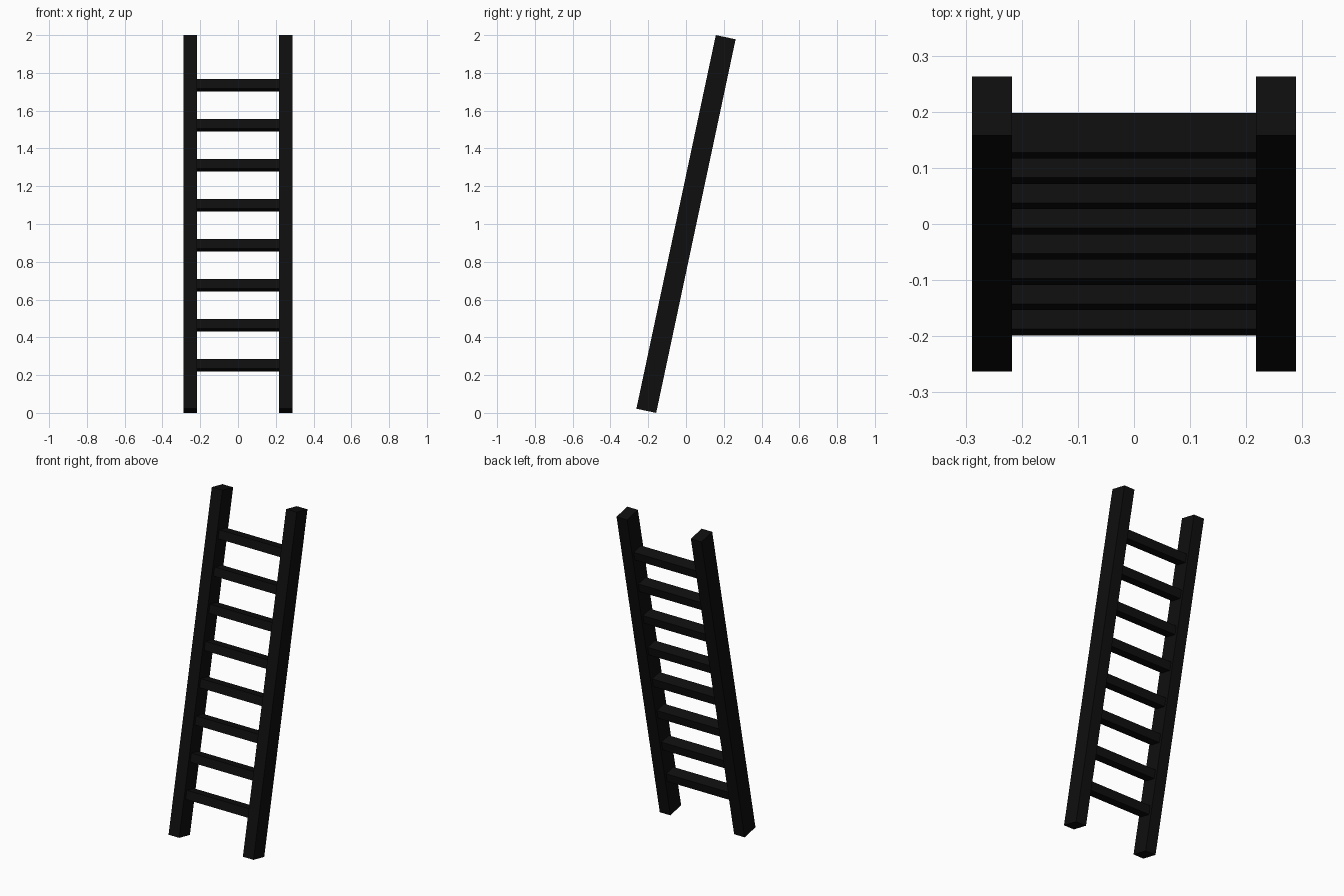
import bpy
import math
from mathutils import Matrix, Vector

old = bpy.data.objects.get("Cube")
if old:
    bpy.data.objects.remove(old, do_unlink=True)

# Material
black = bpy.data.materials.new("black paint")
black.use_nodes = True
colour = (0.0045, 0.0045, 0.0045, 1)
black.diffuse_color = colour
black.node_tree.nodes["Principled BSDF"].inputs["Base Color"].default_value = colour

# The whole ladder leans back about its centre
LEAN = Matrix.Translation((0, 0, 1)) @ Matrix.Rotation(math.radians(-12), 4, "X")


def leaning_box(name, centre, size):
    bpy.ops.mesh.primitive_cube_add(size=1)
    box = bpy.context.object
    box.name = name
    box.data.transform(Matrix.Diagonal(Vector(size).to_4d()))
    box.data.materials.append(black)
    box.matrix_world = LEAN @ Matrix.Translation(centre)
    return box


# Side rails
RAIL_X, RAIL_W = 0.253, 0.072
for side, name in ((1, "left_rail"), (-1, "right_rail")):
    leaning_box(name, (side * RAIL_X, 0, 0), (RAIL_W, 0.107, 2.022))

# Rungs, butted between the rails
RUNGS, PITCH = 8, 0.2165
for i in range(RUNGS):
    z = (i - (RUNGS - 1) / 2) * PITCH - 0.006
    leaning_box(f"rung_{i + 1}", (0, 0.001, z), (2 * RAIL_X - RAIL_W, 0.072, 0.0525))
